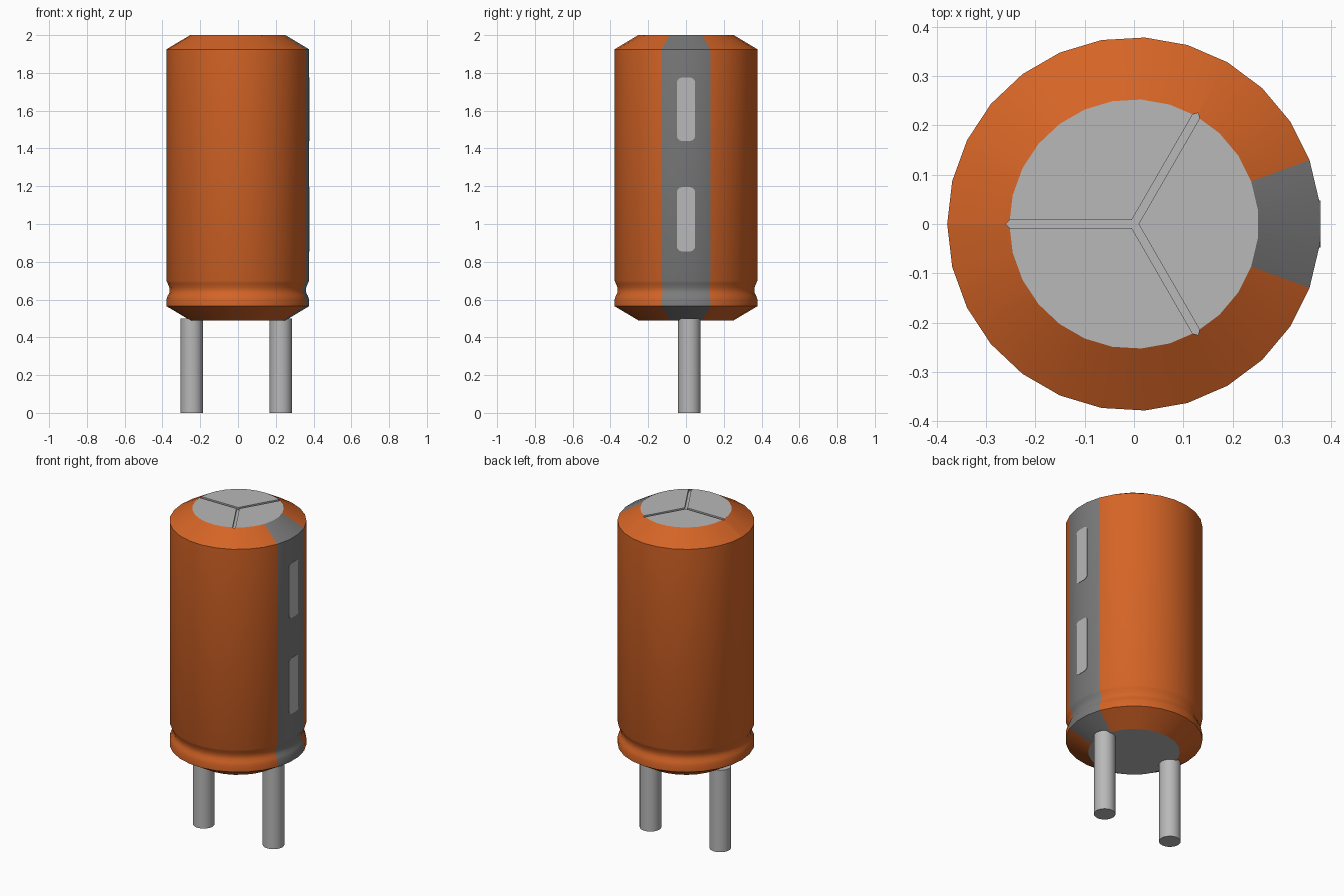
import bpy, bmesh, math

if "Cube" in bpy.data.objects:
    bpy.data.objects.remove(bpy.data.objects["Cube"], do_unlink=True)


def material(name, rgb):
    m = bpy.data.materials.new(name)
    m.use_nodes = True
    m.diffuse_color = (*rgb, 1)
    m.node_tree.nodes["Principled BSDF"].inputs["Base Color"].default_value = (*rgb, 1)
    return m


METAL = material("light grey metal", (0.48, 0.48, 0.48))
ORANGE = material("orange sleeve", (0.66, 0.127, 0.019))
STRIPE = material("dark grey stripe", (0.20, 0.20, 0.20))


def make_object(name, bm, mats):
    bmesh.ops.recalc_face_normals(bm, faces=bm.faces)
    mesh = bpy.data.meshes.new(name)
    bm.to_mesh(mesh)
    bm.free()
    for m in mats:
        mesh.materials.append(m)
    ob = bpy.data.objects.new(name, mesh)
    bpy.context.collection.objects.link(ob)
    return ob


def activate(ob):
    bpy.ops.object.select_all(action='DESELECT')
    ob.select_set(True)
    bpy.context.view_layer.objects.active = ob


def smooth(ob, degrees=26):
    activate(ob)
    bpy.ops.object.shade_smooth_by_angle(angle=math.radians(degrees))


def prism(name, points, offset, mats):
    """Extrude a flat outline of 3D points by an offset."""
    bm = bmesh.new()
    face = bm.faces.new([bm.verts.new(p) for p in points])
    ext = bmesh.ops.extrude_face_region(bm, geom=[face], use_keep_orig=True)
    moved = [g for g in ext["geom"] if isinstance(g, bmesh.types.BMVert)]
    bmesh.ops.translate(bm, vec=offset, verts=moved)
    return make_object(name, bm, mats)


# Can: lathed profile (radius, z) with chamfered ends and a crimp near the base
SIDES = 27
STEP = math.tau / SIDES
PROFILE = [(0.253, 0.49), (0.379, 0.565), (0.379, 0.60), (0.372, 0.62),
           (0.364, 0.635), (0.362, 0.65), (0.364, 0.665), (0.372, 0.685),
           (0.379, 0.70), (0.379, 1.925), (0.253, 2.0)]
bm = bmesh.new()
rings = [[bm.verts.new((r * math.cos((i + 0.5) * STEP), r * math.sin((i + 0.5) * STEP), z))
          for i in range(SIDES)] for r, z in PROFILE]
for low, high in zip(rings, rings[1:]):
    for i in range(SIDES):
        j = (i + 1) % SIDES
        face = bm.faces.new((low[i], low[j], high[j], high[i]))
        # the stripe covers the three facets facing +x
        centre = face.calc_center_median()
        angle = abs(math.atan2(centre.y, centre.x))
        face.material_index = 2 if angle < 1.4 * STEP else 1
bm.faces.new(rings[0])
bm.faces.new(rings[-1])
can = make_object("can", bm, [METAL, ORANGE, STRIPE])

# Three-armed vent groove cut into the top
HALF = 0.008
outline = []
for k in range(3):
    a = math.radians(60 + 120 * k)
    ca, sa = math.cos(a), math.sin(a)
    for u, v in [(0.252, -HALF), (0.26, 0), (0.252, HALF), (HALF / math.tan(math.radians(60)), HALF)]:
        outline.append((u * ca - v * sa, u * sa + v * ca, 1.985))
cutter = prism("vent_cutter", outline, (0, 0, 0.04), [METAL])
cutter.hide_render = True
activate(can)
cut = can.modifiers.new("vent", 'BOOLEAN')
cut.operation = 'DIFFERENCE'
cut.solver = 'EXACT'
cut.object = cutter
bpy.ops.object.modifier_apply(modifier=cut.name)
bpy.data.objects.remove(cutter, do_unlink=True)
smooth(can)

# Rounded minus marks on the stripe
for name, z0, z1 in [("lower_mark", 0.855, 1.195), ("upper_mark", 1.44, 1.775)]:
    w, r = 0.048, 0.025
    pts = []
    for cy, cz, start in [(w - r, z1 - r, 0), (r - w, z1 - r, 90),
                          (r - w, z0 + r, 180), (w - r, z0 + r, 270)]:
        for s in range(4):
            a = math.radians(start + 30 * s)
            pts.append((0.374, cy + r * math.cos(a), cz + r * math.sin(a)))
    prism(name, pts, (0.0045, 0, 0), [METAL])

# Wire leads
for name, x in [("right_lead", -0.244), ("left_lead", 0.227)]:
    bm = bmesh.new()
    bmesh.ops.create_cone(bm, cap_ends=True, segments=24, radius1=0.06, radius2=0.06, depth=0.50)
    bmesh.ops.translate(bm, vec=(x, 0.018, 0.25), verts=bm.verts)
    smooth(make_object(name, bm, [METAL]))
